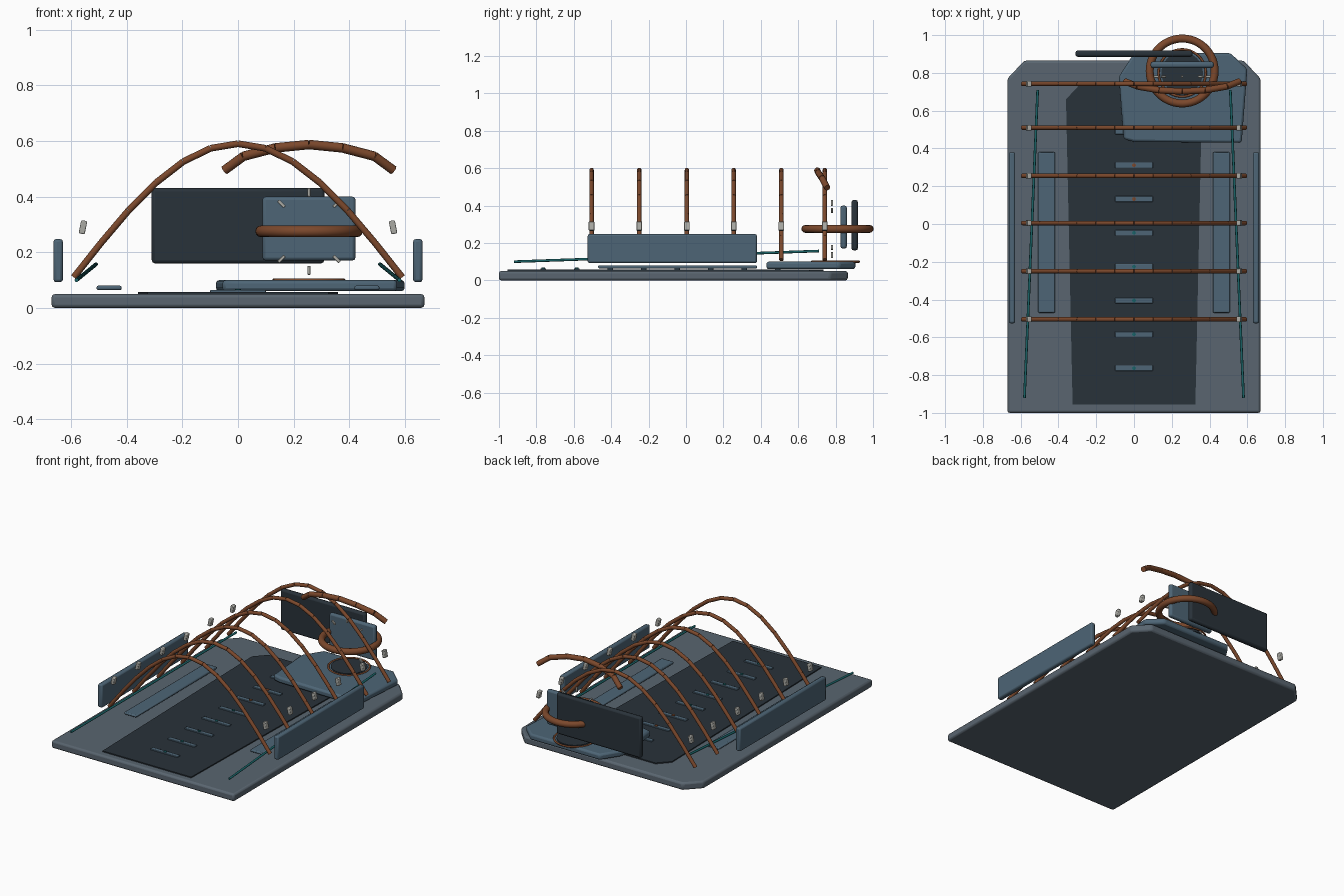
import bpy, bmesh, math
from mathutils import Vector, Matrix

if "Cube" in bpy.data.objects:
    bpy.data.objects.remove(bpy.data.objects["Cube"])


def mat(name, r, g, b):
    m = bpy.data.materials.new(name)
    m.diffuse_color = (r, g, b, 1)
    m.use_nodes = True
    m.node_tree.nodes["Principled BSDF"].inputs["Base Color"].default_value = m.diffuse_color
    return m


SLATE = mat("slate", 0.10, 0.13, 0.16)
BLUE = mat("blue_steel", 0.075, 0.13, 0.18)
DARK = mat("charcoal", 0.022, 0.032, 0.042)
COPPER = mat("copper", 0.20, 0.065, 0.025)
TEAL = mat("teal", 0.01, 0.13, 0.14)
PALE = mat("pale_grey", 0.40, 0.40, 0.37)


def finish(name, bm, m, bevel=0.0, segs=2):
    bmesh.ops.recalc_face_normals(bm, faces=bm.faces)
    me = bpy.data.meshes.new(name)
    bm.to_mesh(me)
    bm.free()
    o = bpy.data.objects.new(name, me)
    bpy.context.collection.objects.link(o)
    me.materials.append(m)
    if bevel:
        b = o.modifiers.new("bevel", "BEVEL")
        b.width, b.segments, b.limit_method = bevel, segs, "ANGLE"
    bpy.ops.object.select_all(action="DESELECT")
    o.select_set(True)
    bpy.context.view_layer.objects.active = o
    bpy.ops.object.shade_smooth_by_angle(angle=math.radians(35))
    return o


def box(name, loc, size, m, bevel=0.0, rot_y=0.0):
    bm = bmesh.new()
    mx = Matrix.Translation(loc) @ Matrix.Rotation(rot_y, 4, "Y") @ Matrix.Diagonal((*size, 1))
    bmesh.ops.create_cube(bm, size=1, matrix=mx)
    return finish(name, bm, m, bevel)


def plate(name, outline, z0, z1, m, bevel=0.0):
    bm = bmesh.new()
    f = bm.faces.new([bm.verts.new((x, y, z0)) for x, y in outline])
    ext = bmesh.ops.extrude_face_region(bm, geom=[f])
    for v in ext["geom"]:
        if isinstance(v, bmesh.types.BMVert):
            v.co.z = z1
    return finish(name, bm, m, bevel)


def rods(name, points, r, m, sides=12):
    # chain of straight capped tubes between the points
    bm = bmesh.new()
    for a, b in zip(points, points[1:]):
        a, b = Vector(a), Vector(b)
        d = b - a
        mx = Matrix.Translation((a + b) / 2) @ d.to_track_quat("Z", "Y").to_matrix().to_4x4()
        bmesh.ops.create_cone(bm, cap_ends=True, segments=sides, radius1=r, radius2=r,
                              depth=d.length, matrix=mx)
    return finish(name, bm, m)


def ring(name, loc, R, r, m):
    bpy.ops.mesh.primitive_torus_add(location=loc, major_radius=R, minor_radius=r,
                                     major_segments=48, minor_segments=12)
    o = bpy.context.object
    o.name = name
    o.data.materials.append(m)
    bpy.ops.object.shade_smooth_by_angle(angle=math.radians(35))


# floor slab and central walkway
plate("base_slab", [(-0.67, -1), (0.67, -1), (0.67, 0.77), (0.58, 0.865), (-0.58, 0.865),
                    (-0.67, 0.77)], 0, 0.05, SLATE, 0.012)
plate("walkway", [(-0.325, -0.955), (0.325, -0.955), (0.36, 0.66), (0.29, 0.735),
                  (-0.29, 0.735), (-0.36, 0.66)], 0.048, 0.057, DARK)

# walkway treads with small markers
for i in range(8):
    y = 0.49 - i * 0.179
    box(f"tread_{i}", (0, y, 0.058), (0.2, 0.03, 0.012), BLUE, 0.003)
    rods(f"marker_{i}", [(0, y, 0.058), (0, y, 0.068)], 0.01, COPPER if i in (1, 2) else TEAL)

# raised control platform
plate("control_platform", [(-0.055, 0.45), (0.0, 0.435), (0.57, 0.43), (0.60, 0.82), (0.51, 0.905),
                           (0.0, 0.905), (-0.08, 0.78)], 0.06, 0.10, BLUE, 0.012)

# hoop ribs over the walkway with paired clips
hoop = [(0.59 * t / 6, 0.11 + 0.48 * math.cos(math.pi / 2 * t / 6)) for t in range(-6, 7)]
for i, y in enumerate((-0.505, -0.25, 0.005, 0.255, 0.51, 0.742)):
    rods(f"hoop_{i}", [(x, y, z) for x, z in hoop], 0.012, COPPER)
    for s in (-1, 1):
        box(f"hoop_clip_{i}_{s}", (s * 0.557, y, 0.29), (0.022, 0.03, 0.048), PALE, 0.004, -s * 0.2)

# mirrored side parts
for s, side in ((-1, "left"), (1, "right")):
    box(f"{side}_side_panel", (s * 0.646, -0.073, 0.17), (0.034, 0.905, 0.155), BLUE, 0.01)
    box(f"{side}_floor_strip", (s * 0.463, -0.045, 0.072), (0.09, 0.85, 0.016), BLUE, 0.006)
    rods(f"{side}_cable", [(s * 0.58, -0.92, 0.10), (s * 0.51, 0.71, 0.157)], 0.007, TEAL)

# wheel, floor rings and dial ticks
CX = 0.255
ring("control_wheel", (CX, 0.81, 0.275), 0.172, 0.021, COPPER)
ring("floor_ring", (CX, 0.80, 0.10), 0.125, 0.006, COPPER)
rods("floor_disc", [(CX, 0.80, 0.09), (CX, 0.80, 0.104)], 0.11, DARK, 32)
for i in range(8):
    a = i * math.pi / 4
    loc = (CX + 0.14 * math.cos(a), 0.78, 0.275 + 0.14 * math.sin(a))
    box(f"dial_tick_{i}", loc, (0.032, 0.012, 0.011), PALE, 0.002, -a)

# upright screens at the rear
box("instrument_screen", (CX, 0.843, 0.285), (0.335, 0.034, 0.23), BLUE, 0.012)
box("rear_screen", (0, 0.902, 0.295), (0.62, 0.034, 0.27), DARK, 0.012)

# overhead grab bar
half = [(0, 0.702, 0.587), (0.12, 0.708, 0.575), (0.235, 0.728, 0.545), (0.303, 0.755, 0.495)]
bar = [(CX - x, y, z) for x, y, z in half[::-1]] + [(CX + x, y, z) for x, y, z in half[1:]]
rods("grab_bar", bar, 0.017, COPPER)
